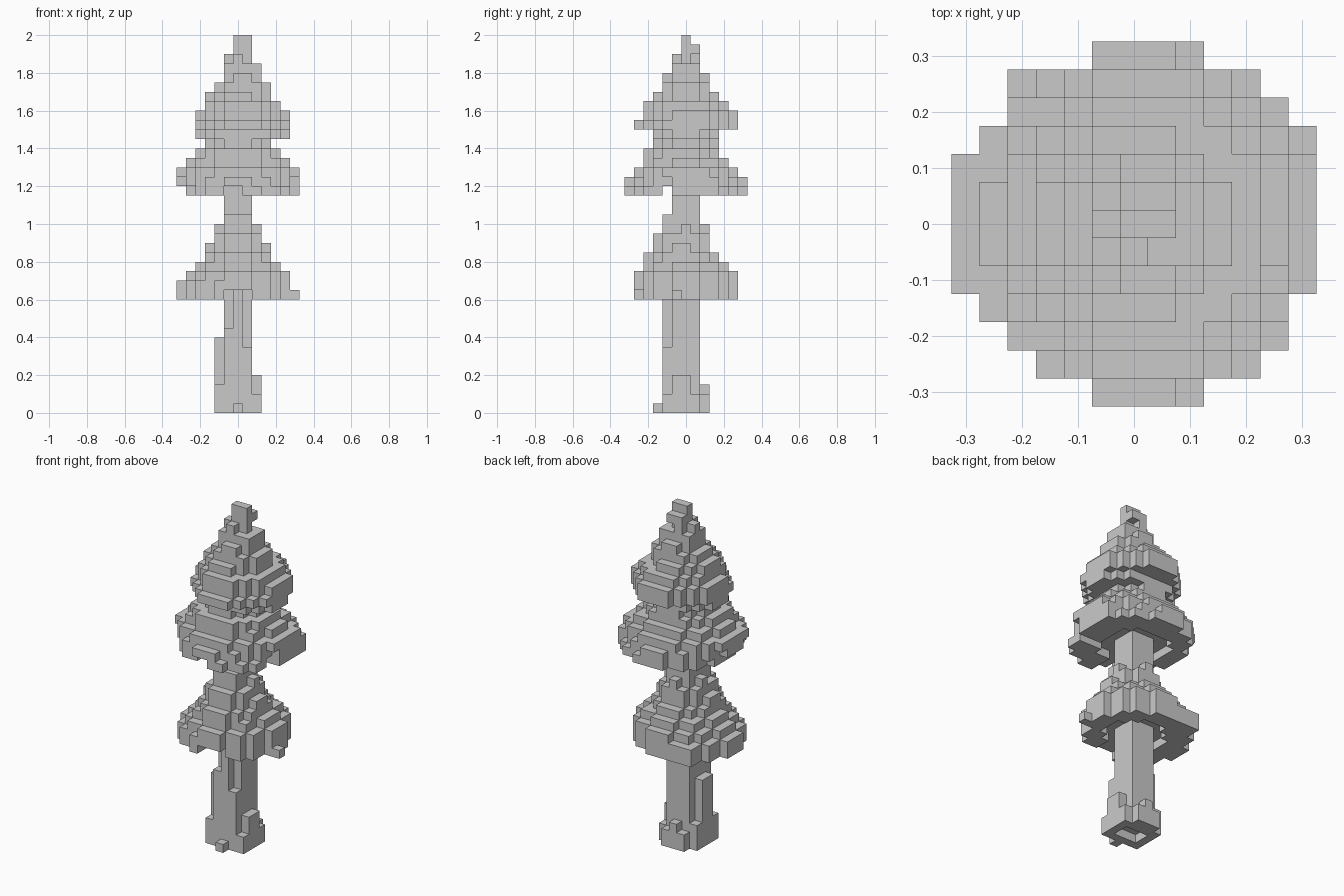
import bpy
import bmesh
from mathutils import Vector

CELL = 0.05

if "Cube" in bpy.data.objects:
    bpy.data.objects.remove(bpy.data.objects["Cube"], do_unlink=True)

grey = bpy.data.materials.new("plain_grey")
grey.use_nodes = True
colour = (0.59, 0.59, 0.59, 1)
grey.diffuse_color = colour
grey.node_tree.nodes["Principled BSDF"].inputs["Base Color"].default_value = colour


def box(x_range, y_range, z_range):
    """Set of cells in inclusive x and y ranges and a half-open z range."""
    return {(x, y, z)
            for x in range(x_range[0], x_range[1] + 1)
            for y in range(y_range[0], y_range[1] + 1)
            for z in range(*z_range)}


def layer(z, reach, pad):
    """Round slab that fits the reach on each side."""
    west, east, south, north = reach
    centre_x, centre_y = (east - west) / 2, (north - south) / 2
    radius_x, radius_y = (east + west) / 2 + pad, (north + south) / 2 + pad
    return {(x, y, z) for x, y, z in box((-west, east), (-south, north), (z, z + 1))
            if ((x - centre_x) / radius_x) ** 2
            + ((y - centre_y) / radius_y) ** 2 <= 1}


def tier(bottom, pad, reaches):
    """Stack of slabs from the bottom up; corners taper within equal reaches."""
    cells = set()
    below = None
    for step, reach in enumerate(reaches):
        repeated = below is not None and sum(below) - sum(reach) < 2
        cells |= layer(bottom + step, reach, pad - 0.2 if repeated else pad)
        below = reach
    return cells


def hollow(cells, z, radius):
    """Carve the underside of a skirt so that it hangs around the trunk."""
    return {c for c in cells
            if c[2] != z or c[0] ** 2 + c[1] ** 2 > radius ** 2}


def build(name, cells, solid):
    """Mesh only the outer walls of the cells, hiding walls against solid."""
    bm = bmesh.new()
    corners = {}

    def corner(point):
        key = tuple(round(v * 2) for v in point)
        if key not in corners:
            corners[key] = bm.verts.new((point[0] * CELL, point[1] * CELL,
                                         (point[2] + 0.5) * CELL))
        return corners[key]

    for cell in sorted(cells):
        for axis in range(3):
            for sign in (-1, 1):
                normal = Vector((0, 0, 0))
                normal[axis] = sign
                neighbour = tuple(int(a + b) for a, b in zip(cell, normal))
                if neighbour in solid:
                    continue
                u = Vector((0, 0, 0))
                u[(axis + 1) % 3] = 0.5
                v = normal.cross(u)
                centre = Vector(cell) + normal / 2
                bm.faces.new([corner(centre + p)
                              for p in (-u - v, u - v, u + v, v - u)])
    mesh = bpy.data.meshes.new(name)
    bm.to_mesh(mesh)
    bm.free()
    mesh.materials.append(grey)
    obj = bpy.data.objects.new(name, mesh)
    bpy.context.collection.objects.link(obj)


# Trunk core with a stepped front rib
trunk = box((-1, 1), (-1, 1), (0, 28))
trunk |= box((0, 0), (-2, -2), (0, 13))
trunk |= box((-1, -1), (-2, -2), (0, 9))
trunk |= box((1, 1), (-2, -2), (0, 7))

# Root flare on each side and the hollow base
trunk |= box((-2, -2), (-1, 0), (0, 8)) | box((-2, -2), (-2, 1), (0, 3))
trunk |= box((2, 2), (-1, 0), (0, 4)) | box((2, 2), (-2, 1), (0, 2))
trunk |= box((-1, 1), (2, 2), (0, 2)) | box((0, 0), (2, 2), (0, 3))
trunk |= box((0, 0), (-3, -3), (0, 1))
trunk -= box((-1, 1), (-1, 0), (0, 1))

# Lower foliage: reach to west, east, south and north
lower = tier(12, 0.4, [
    (6, 5, 5, 5), (6, 5, 5, 5), (5, 5, 5, 5), (4, 4, 4, 4), (3, 3, 4, 3),
    (3, 3, 3, 2), (2, 2, 3, 2), (2, 2, 2, 2), (1, 1, 2, 1)])
lower |= box((-4, 1), (5, 5), (12, 14)) | box((6, 6), (-1, -1), (12, 13))
lower |= box((-1, 1), (-2, -2), (18, 21))
lower = hollow(lower, 12, 3.4) - box((-1, 1), (-6, -2), (12, 13))

# Middle foliage
middle = tier(23, 0.5, [
    (5, 6, 6, 6), (6, 6, 6, 6), (6, 6, 5, 5), (5, 5, 4, 4), (4, 4, 4, 3),
    (3, 3, 3, 3)])
middle |= box((6, 6), (2, 3), (23, 25))
middle = hollow(middle, 23, 3.7) - box((-1, 0), (-6, -2), (23, 24))
middle -= box((-6, 6), (-2, -2), (23, 24))

# Upper foliage with fuller corners, and the tip
upper = tier(29, 0.6, [
    (4, 5, 3, 3), (4, 5, 5, 5), (4, 5, 4, 5), (3, 4, 4, 4), (3, 3, 3, 3),
    (2, 3, 2, 2), (1, 2, 2, 2), (1, 2, 1, 1), (1, 1, 1, 1)])
upper |= box((0, 1), (0, 1), (38, 39)) | box((0, 1), (0, 0), (39, 40))

# Meshes
parts = {"trunk": trunk, "lower_foliage": lower - trunk,
         "middle_foliage": middle - trunk, "upper_foliage": upper - trunk}
solid = set().union(*parts.values())
for name, cells in parts.items():
    build(name, cells, solid)
